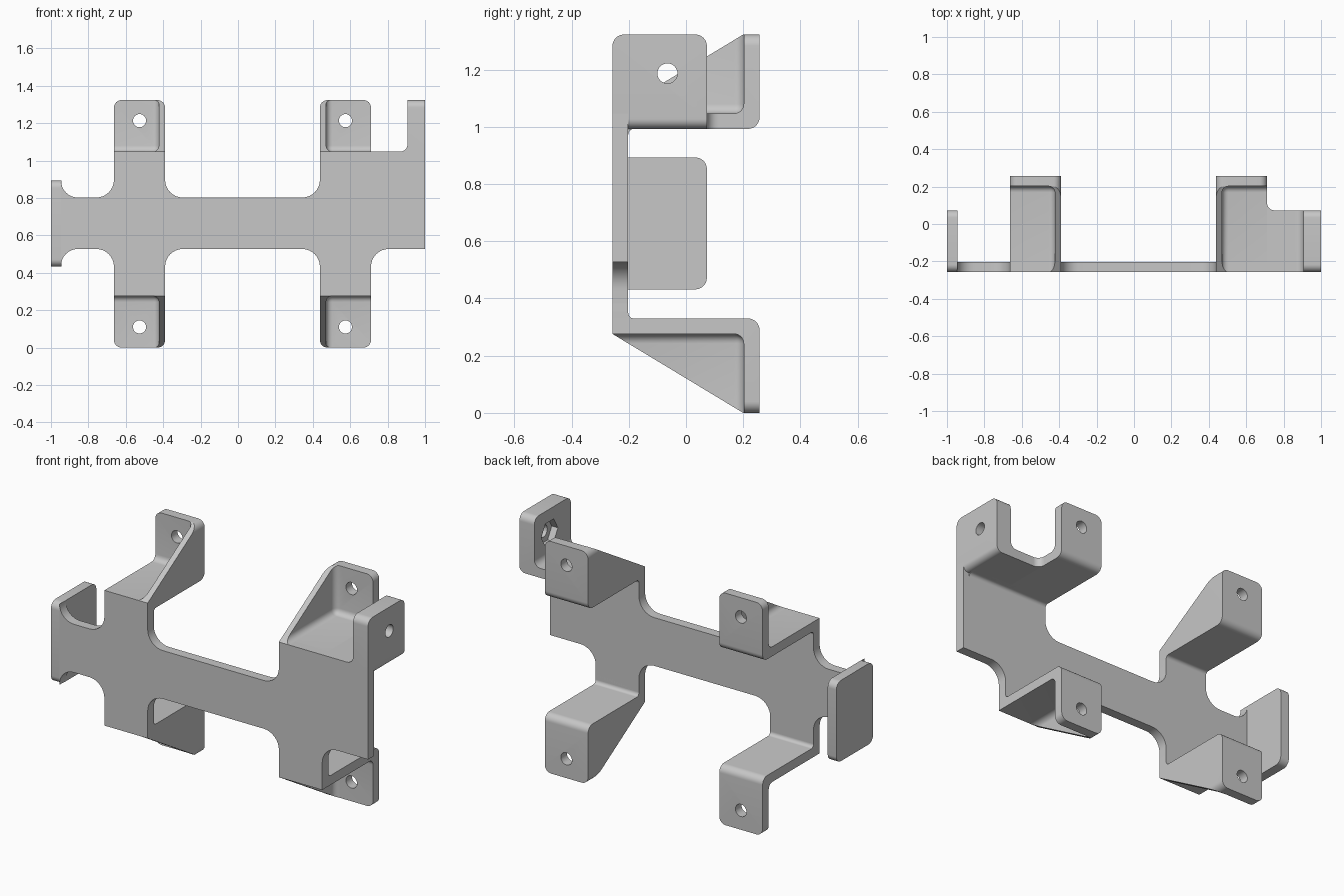
import bpy, bmesh, math
from mathutils import Vector, Matrix

if "Cube" in bpy.data.objects:
    bpy.data.objects.remove(bpy.data.objects["Cube"])

GREY = (0.57, 0.57, 0.57, 1)
mat = bpy.data.materials.new("bracket grey")
mat.use_nodes = True
mat.diffuse_color = GREY
mat.node_tree.nodes["Principled BSDF"].inputs["Base Color"].default_value = GREY

# Shared dimensions
FRONT, BACK, TOP = -0.257, 0.257, 1.323
SHEET = 0.055
SHELF_TOP = 1.047
SHELF = SHELF_TOP - SHEET + 0.001
EAR_BACK = 0.073
L0, L1, R0, R1 = -0.663, -0.39, 0.438, 0.711
LOW, HIGH = 0.527, 0.802
ROUND, FILLET, HOLE = 0.04, 0.095, 0.035


def rounded(points, steps=8):
    """Turn corners given as (a, b) or (a, b, radius) into a smooth outline."""
    out = []
    for i, c in enumerate(points):
        p = Vector(c[:2])
        if len(c) == 2:
            out.append(p)
            continue
        u = (Vector(points[i - 1][:2]) - p).normalized()
        v = (Vector(points[(i + 1) % len(points)][:2]) - p).normalized()
        half = u.angle(v) / 2
        centre = p + (u + v).normalized() * c[2] / math.sin(half)
        start = (p + u * c[2] / math.tan(half) - centre).normalized()
        end = (p + v * c[2] / math.tan(half) - centre).normalized()
        out += [centre + start.slerp(end, k / steps) * c[2] for k in range(steps + 1)]
    return out


def finish(bm, name):
    bmesh.ops.recalc_face_normals(bm, faces=bm.faces)
    mesh = bpy.data.meshes.new(name)
    bm.to_mesh(mesh)
    bm.free()
    mesh.materials.append(mat)
    obj = bpy.data.objects.new(name, mesh)
    bpy.context.collection.objects.link(obj)
    return obj


def prism(name, points, axis, lo, hi):
    """Extrude an outline along an axis; the outline uses the other two axes in order."""
    bm = bmesh.new()

    def place(p, d):
        co = [p[0], p[1]]
        co.insert("xyz".index(axis), d)
        return bm.verts.new(co)
    face = bm.faces.new([place(p, lo) for p in rounded(points)])
    ext = bmesh.ops.extrude_face_region(bm, geom=[face], use_keep_orig=True)
    step = Vector([hi - lo if a == axis else 0 for a in "xyz"])
    bmesh.ops.translate(bm, vec=step, verts=[g for g in ext["geom"] if isinstance(g, bmesh.types.BMVert)])
    return finish(bm, name)


def disc(a, b, radius, sides):
    return [(a + radius * math.cos(math.tau * k / sides),
             b + radius * math.sin(math.tau * k / sides)) for k in range(sides)]


def combine(obj, tool, operation):
    """Apply a boolean and discard the tool."""
    mod = obj.modifiers.new("cut", 'BOOLEAN')
    mod.operation, mod.object, mod.solver = operation, tool, 'EXACT'
    bpy.context.view_layer.objects.active = obj
    bpy.ops.object.modifier_apply(modifier=mod.name)
    bpy.data.objects.remove(tool)


def soft_box(lo, hi, radius):
    bm = bmesh.new()
    bmesh.ops.create_cube(bm, size=1)
    for v in bm.verts:
        v.co = [h if c > 0 else l for c, l, h in zip(v.co, lo, hi)]
    bmesh.ops.bevel(bm, geom=bm.edges[:], offset=radius, segments=6, profile=0.5, affect='EDGES')
    return finish(bm, "pocket_cutter")


def bracket(name, x0, x1, gusset_right, lower):
    """Shelf, drilled back tab and side gusset, carved from one wedge."""
    slope = (TOP - SHELF_TOP) / (0.2 - FRONT)
    inner = FRONT + SHEET
    obj = prism(name, [(FRONT, SHELF_TOP), (FRONT, 0.94), (inner, 0.94), (inner, SHELF, 0.02),
                       (BACK, SHELF, ROUND), (BACK, SHELF_TOP + slope * (BACK - FRONT))],
                'x', x0 - 0.05, x1 + 0.05)
    trim = prism("trim", [(x0, 0.9), (x1, 0.9), (x1, TOP, ROUND), (x0, TOP, ROUND)], 'y', -1, 1)
    combine(obj, trim, 'INTERSECT')
    wall = 0.033
    a, b = (x0 - 0.5, x1 - wall) if gusset_right else (x0 + wall, x1 + 0.5)
    combine(obj, soft_box((a, -1, SHELF_TOP), (b, 0.202, 2), 0.033), 'DIFFERENCE')
    drill = prism("drill", disc((x0 + x1) / 2, 1.213, HOLE, 32), 'y', 0, 1)
    combine(obj, drill, 'DIFFERENCE')
    if lower:
        obj.data.transform(Matrix.Translation((0, 0, TOP)) @ Matrix.Diagonal((1, 1, -1, 1)))
        obj.data.flip_normals()
    return obj


# Front plate
BASE = TOP - SHELF_TOP
parts = [prism("front_plate", [
    (-0.946, 0.433), (-0.946, LOW, 0.09), (L0, LOW, FILLET), (L0, BASE),
    (L1, BASE), (L1, LOW, FILLET), (R0, LOW, FILLET), (R0, BASE),
    (R1, BASE), (R1, LOW, FILLET), (1, LOW), (1, SHELF_TOP),
    (R0, SHELF_TOP), (R0, HIGH, FILLET), (L1, HIGH, FILLET), (L1, SHELF_TOP),
    (L0, SHELF_TOP), (L0, HIGH, FILLET), (-0.946, HIGH, 0.09), (-0.946, 0.893)],
    'y', FRONT, FRONT + SHEET)]

# Four mounting brackets
for level in ("upper", "lower"):
    parts.append(bracket(level + "_right_bracket", L0, L1, True, level == "lower"))
    parts.append(bracket(level + "_left_bracket", R0, R1, False, level == "lower"))

# Side flange on the narrow end
parts.append(prism("side_flange", [
    (FRONT, 0.432, ROUND), (EAR_BACK, 0.432, ROUND),
    (EAR_BACK, 0.893, ROUND), (FRONT, 0.893, ROUND)], 'x', -1, -0.945))

# Shelf widening beside the upper left bracket
parts.append(prism("shelf_extension", [
    (0.68, FRONT), (0.86, FRONT), (0.86, EAR_BACK), (R1, EAR_BACK, ROUND),
    (R1, 0.16), (0.68, 0.16)], 'z', SHELF, SHELF_TOP))
parts.append(prism("shelf_bend", [
    (FRONT, SHELF_TOP), (FRONT, 0.94), (FRONT + SHEET, 0.94),
    (FRONT + SHEET, SHELF, 0.02), (-0.15, SHELF), (-0.15, SHELF_TOP)], 'x', R1, 0.96))

# Upright ear with through hole and hexagonal nut pocket
ear = prism("side_ear", [
    (0.8, SHELF), (1, SHELF, 0.035), (1, 1.4), (0.906, 1.4),
    (0.906, SHELF_TOP, ROUND), (0.8, SHELF_TOP)], 'y', FRONT - 0.05, EAR_BACK + 0.05)
combine(ear, prism("trim", [(FRONT, 0.9), (EAR_BACK, 0.9), (EAR_BACK, TOP, ROUND),
                            (FRONT, TOP, ROUND)], 'x', 0.5, 1.5), 'INTERSECT')
combine(ear, prism("drill", disc(-0.065, 1.187, HOLE, 32), 'x', 0.85, 1.1), 'DIFFERENCE')
combine(ear, prism("nut_cutter", disc(-0.065, 1.187, 0.075, 6), 'x', 0.85, 0.945), 'DIFFERENCE')
parts.append(ear)

# Smooth the fillets, keep the edges crisp
bpy.ops.object.select_all(action='DESELECT')
for obj in parts:
    obj.select_set(True)
bpy.context.view_layer.objects.active = parts[0]
bpy.ops.object.shade_smooth_by_angle(angle=math.radians(30))
